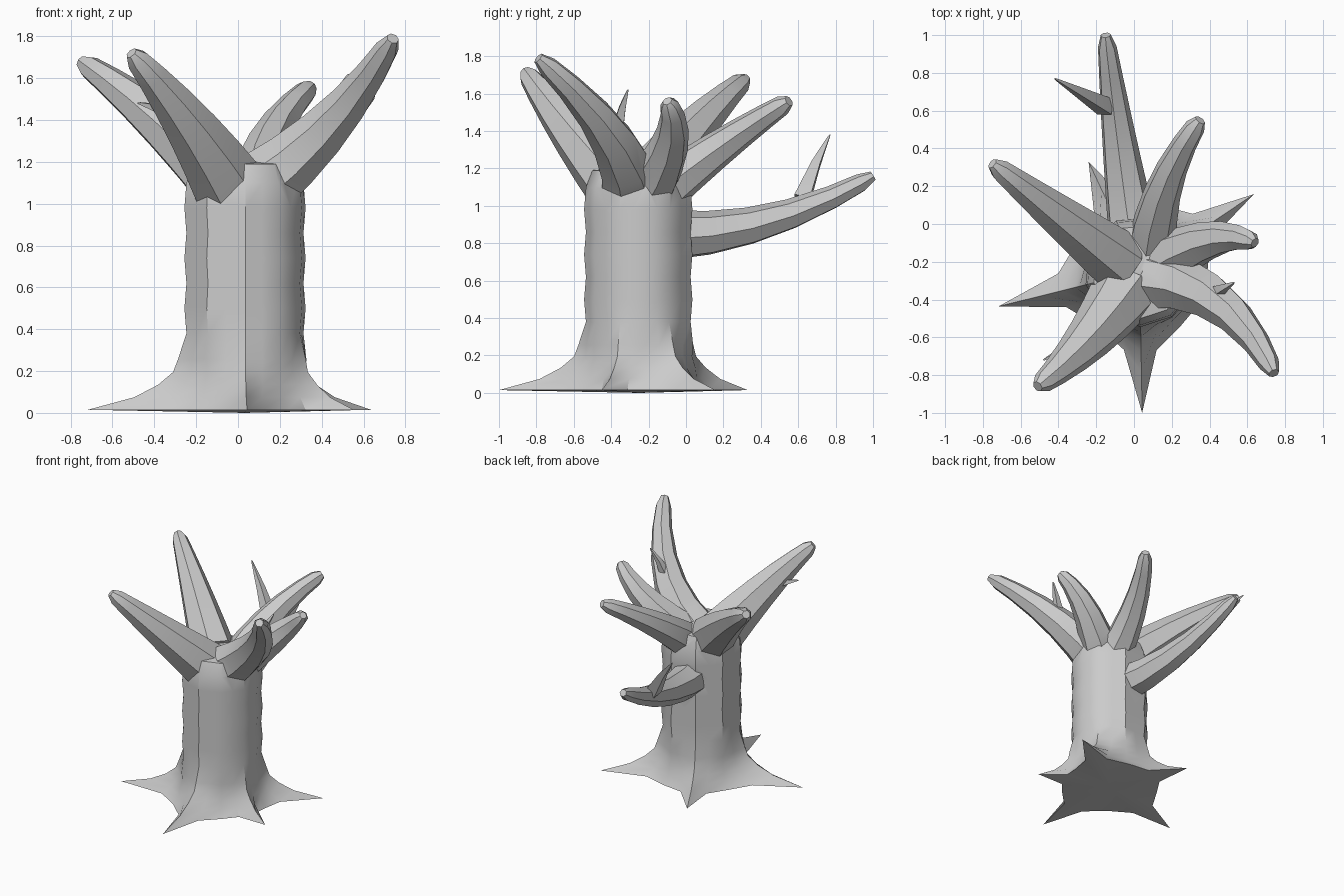
import bpy, bmesh, math
from mathutils import Vector

if "Cube" in bpy.data.objects:
    bpy.data.objects.remove(bpy.data.objects["Cube"])

AXIS = Vector((0.03, -0.25, 0))


def make_object(name, rings, start, end):
    """Bridge equal-sized rings and close both ends with a fan."""
    bm = bmesh.new()
    rows = [[bm.verts.new(p) for p in ring] for ring in rings]
    n = len(rows[0])
    for a, b in zip(rows, rows[1:]):
        for i in range(n):
            j = (i + 1) % n
            bm.faces.new((a[i], a[j], b[j], b[i]))
    for row, centre in ((rows[0], start), (rows[-1], end)):
        c = bm.verts.new(centre)
        for i in range(n):
            bm.faces.new((row[i], row[(i + 1) % n], c))
    bmesh.ops.recalc_face_normals(bm, faces=bm.faces[:])
    mesh = bpy.data.meshes.new(name)
    bm.to_mesh(mesh)
    bm.free()
    obj = bpy.data.objects.new(name, mesh)
    bpy.context.collection.objects.link(obj)
    return obj


def limb(name, start, middle, tip, r0, r1, sides=7, steps=5):
    """Tapered faceted tube bending through three points, with a blunted tip."""
    a, m, b = Vector(start), Vector(middle), Vector(tip)
    ctrl = 2 * m - (a + b) / 2
    prev = (ctrl - a).normalized()
    side = prev.orthogonal().normalized()
    rings = []
    for t in [k / steps for k in range(steps)] + [0.94, 1]:
        p = a * (1 - t) ** 2 + ctrl * 2 * t * (1 - t) + b * t * t
        d = ((ctrl - a) * (1 - t) + (b - ctrl) * t).normalized()
        side = prev.rotation_difference(d) @ side
        other = d.cross(side)
        r = (r0 + (r1 - r0) * t) * (0.6 if t == 1 else 1)
        angles = [math.tau * i / sides for i in range(sides)]
        rings.append([p + r * (math.cos(u) * side + math.sin(u) * other) for u in angles])
        prev = d
    return make_object(name, rings, a, b)


def twig(name, start, tip, r):
    """Thin four-sided spike that bows upward slightly."""
    middle = (Vector(start) + Vector(tip)) / 2 + Vector((0, 0, 0.02))
    return limb(name, start, middle, tip, r, 0.005, 4, 2)


# Trunk: slightly wavy column whose five roots flare out exponentially at the ground
roots = [(34, 0.73), (115, 0.64), (194, 0.77), (271, 0.75), (339, 0.56)]
heights = [0.015 + 0.06 * k for k in range(5)] + [0.38 + 0.12 * k for k in range(7)] + [1.19]
rings = []
for k, z in enumerate(heights):
    flare = math.exp((heights[0] - z) / 0.085) if z < 0.3 else 0
    r = 0.29 + 0.005 * (-1) ** k + 0.07 * flare - (0.045 if z > 1.15 else 0)
    star = []
    for i, (ang, reach) in enumerate(roots):
        valley = ang + ((roots[(i + 1) % 5][0] - ang) % 360) / 2
        for deg, rad in ((ang, r + flare * (reach - r)), (valley, r)):
            u = math.radians(deg)
            star.append(Vector((rad * math.cos(u), rad * math.sin(u), 0)))
    ring = []
    for i, p in enumerate(star):
        ring += [p, (p + star[(i + 1) % 10]) / 2 * (1 - 0.2 * flare)]
    rings.append([AXIS + p + Vector((0, 0, z)) for p in ring])
trunk = make_object("tree_trunk", rings, AXIS, AXIS + Vector((0, 0, 1.22)))

# Main branches and twigs
limbs = [
    limb("front_right_branch", (0.1, -0.29, 1.08), (0.47, -0.43, 1.41), (0.74, -0.79, 1.79), 0.17, 0.05),
    limb("front_left_branch", (-0.05, -0.36, 1.1), (-0.27, -0.64, 1.43), (-0.51, -0.86, 1.72), 0.18, 0.05),
    limb("back_left_branch", (-0.08, -0.2, 1.12), (-0.42, 0.06, 1.43), (-0.75, 0.32, 1.68), 0.17, 0.05),
    limb("back_branch", (0, -0.1, 0.84), (-0.08, 0.45, 0.92), (-0.15, 1, 1.16), 0.14, 0.045),
    limb("back_right_branch", (0.09, -0.13, 1.08), (0.17, 0.22, 1.34), (0.35, 0.55, 1.56), 0.135, 0.05),
    limb("right_branch", (0.12, -0.22, 1.07), (0.42, -0.08, 1.35), (0.64, -0.1, 1.56), 0.15, 0.045),
    twig("right_twig", (0.42, -0.37, 1.39), (0.53, -0.31, 1.62), 0.045),
    twig("left_twig", (-0.25, -0.62, 1.38), (-0.48, -0.72, 1.48), 0.06),
    twig("back_twig", (-0.15, 0.62, 1.03), (-0.42, 0.77, 1.38), 0.06),
]

# Fuse the limbs into one continuous tree
bpy.context.view_layer.objects.active = trunk
for part in limbs:
    mod = trunk.modifiers.new("fuse", 'BOOLEAN')
    mod.operation = 'UNION'
    mod.solver = 'EXACT'
    mod.object = part
    bpy.ops.object.modifier_apply(modifier=mod.name)
    bpy.data.objects.remove(part)

trunk.select_set(True)
bpy.ops.object.shade_smooth_by_angle(angle=math.radians(35))
